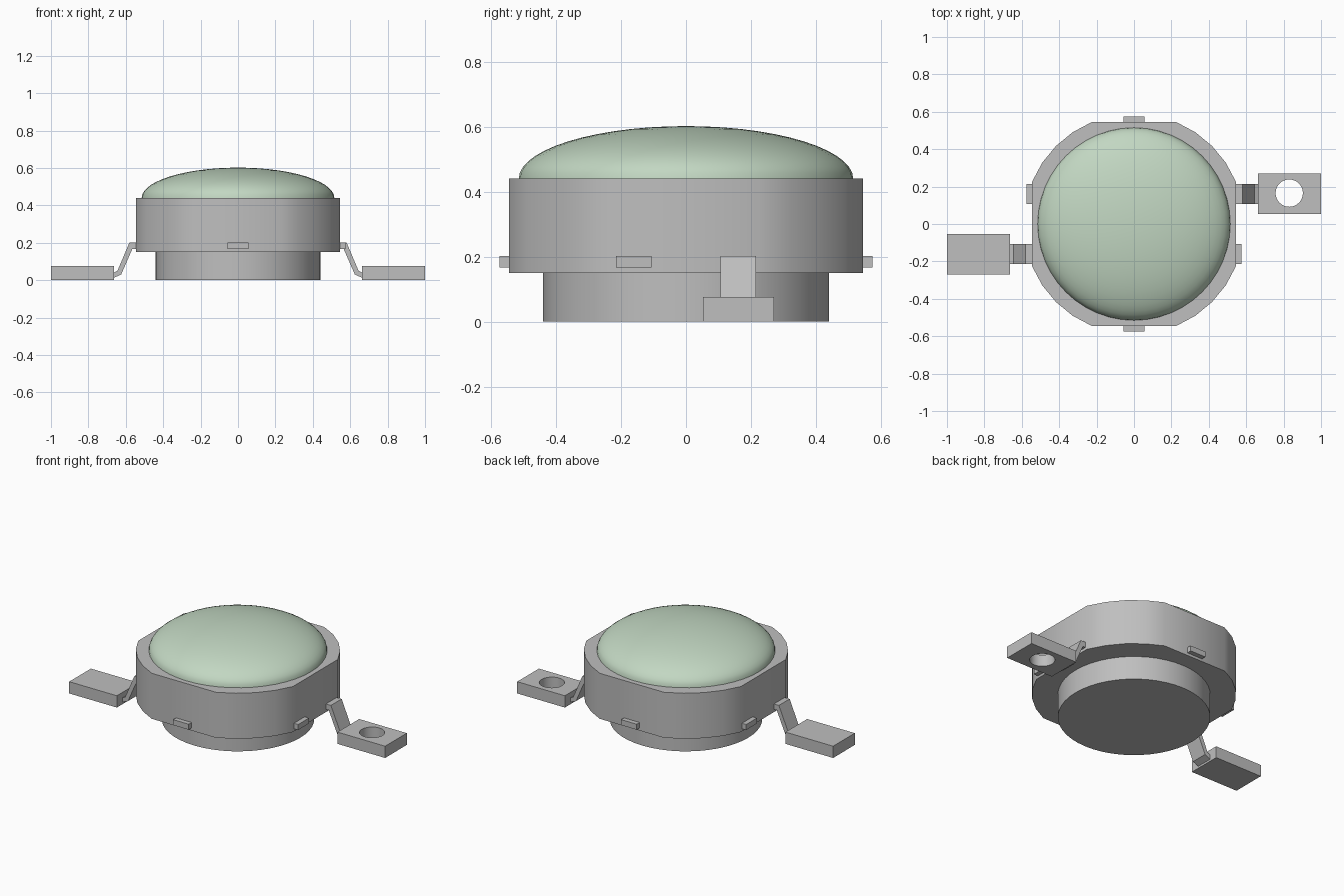
import bpy, bmesh, math
from mathutils import Matrix

if "Cube" in bpy.data.objects:
    bpy.data.objects.remove(bpy.data.objects["Cube"])


def material(name, rgb):
    m = bpy.data.materials.new(name)
    m.use_nodes = True
    m.diffuse_color = (*rgb, 1)
    m.node_tree.nodes["Principled BSDF"].inputs["Base Color"].default_value = (*rgb, 1)
    return m


grey = material("satin grey", (0.52, 0.52, 0.52))
green = material("pale green lens", (0.54, 0.68, 0.54))


def finish(name, bm, mat, smooth=False):
    bmesh.ops.recalc_face_normals(bm, faces=bm.faces)
    mesh = bpy.data.meshes.new(name)
    bm.to_mesh(mesh)
    bm.free()
    mesh.materials.append(mat)
    ob = bpy.data.objects.new(name, mesh)
    bpy.context.collection.objects.link(ob)
    bpy.ops.object.select_all(action='DESELECT')
    ob.select_set(True)
    bpy.context.view_layer.objects.active = ob
    if smooth:
        bpy.ops.object.shade_smooth_by_angle(angle=math.radians(30))
    return ob


def prism(name, points, offset, mat, smooth=False, turn=0):
    """Extrude a closed 3D outline along an offset, then turn it about z."""
    bm = bmesh.new()
    face = bm.faces.new([bm.verts.new(p) for p in points])
    ext = bmesh.ops.extrude_face_region(bm, geom=[face])
    verts = [v for v in ext["geom"] if isinstance(v, bmesh.types.BMVert)]
    bmesh.ops.translate(bm, verts=verts, vec=offset)
    bmesh.ops.rotate(bm, verts=bm.verts, matrix=Matrix.Rotation(turn, 3, 'Z'))
    return finish(name, bm, mat, smooth)


def box(name, x0, x1, y0, y1, z0, z1, turn=0):
    outline = [(x0, y0, z0), (x1, y0, z0), (x1, y1, z0), (x0, y1, z0)]
    return prism(name, outline, (0, 0, z1 - z0), grey, turn=turn)


def circle(r, n, cx=0, cy=0, z=0):
    return [(cx + r * math.cos(2 * math.pi * i / n),
             cy + r * math.sin(2 * math.pi * i / n), z) for i in range(n)]


# Round base slug
prism("base", circle(0.44, 48), (0, 0, 0.15), grey, True)

# Housing: a faceted circle with four flat sides
outline = []
for quarter in range(4):
    for step in range(5):
        a = math.radians(quarter * 90 + 22.5 + step * 11.25)
        outline.append((0.59 * math.cos(a), 0.59 * math.sin(a), 0.15))
prism("housing", outline, (0, 0, 0.29), grey, True)

# Shallow lens dome
bm = bmesh.new()
rings = 14
profile = [bm.verts.new((0.515 * math.cos(t), 0, 0.44 + 0.162 * math.sin(t)))
           for t in (i * math.pi / 2 / rings for i in range(rings + 1))]
edges = [bm.edges.new(pair) for pair in zip(profile, profile[1:])]
bmesh.ops.spin(bm, geom=profile + edges, cent=(0, 0, 0), axis=(0, 0, 1),
               angle=2 * math.pi, steps=48)
bmesh.ops.remove_doubles(bm, verts=bm.verts, dist=0.0005)
finish("lens", bm, green, True)

# Small tabs on the front and back flats
for side, sign in (("front", -1), ("back", 1)):
    box(side + "_tab", -0.055, 0.055, min(sign * 0.53, sign * 0.575),
        max(sign * 0.53, sign * 0.575), 0.167, 0.202)

# Side tab, bent lead and solder pad, repeated half a turn around
lead = [(0.53, 0.202), (0.58, 0.202), (0.645, 0.05), (0.67, 0.038),
        (0.67, 0.01), (0.625, 0.03), (0.565, 0.167), (0.53, 0.167)]
for side, turn in (("left", 0), ("right", math.pi)):
    box(side + "_tab", 0.53, 0.575, -0.215, -0.107, 0.167, 0.202, turn)
    prism(side + "_lead", [(x, 0.107, z) for x, z in lead], (0, 0.108, 0), grey, turn=turn)
    pad = box(side + "_pad", 0.664, 1.0, 0.053, 0.271, 0, 0.075, turn)
    if side == "left":
        # Round hole through the pad
        cutter = prism("hole_cutter", circle(0.073, 32, 0.83, 0.165, -0.1), (0, 0, 0.3), grey)
        cutter.hide_render = True
        mod = pad.modifiers.new("hole", 'BOOLEAN')
        mod.operation = 'DIFFERENCE'
        mod.solver = 'EXACT'
        mod.object = cutter
        bpy.context.view_layer.objects.active = pad
        bpy.ops.object.modifier_apply(modifier=mod.name)
        bpy.data.objects.remove(cutter)
        bpy.ops.object.select_all(action='DESELECT')
        pad.select_set(True)
        bpy.ops.object.shade_smooth_by_angle(angle=math.radians(30))
